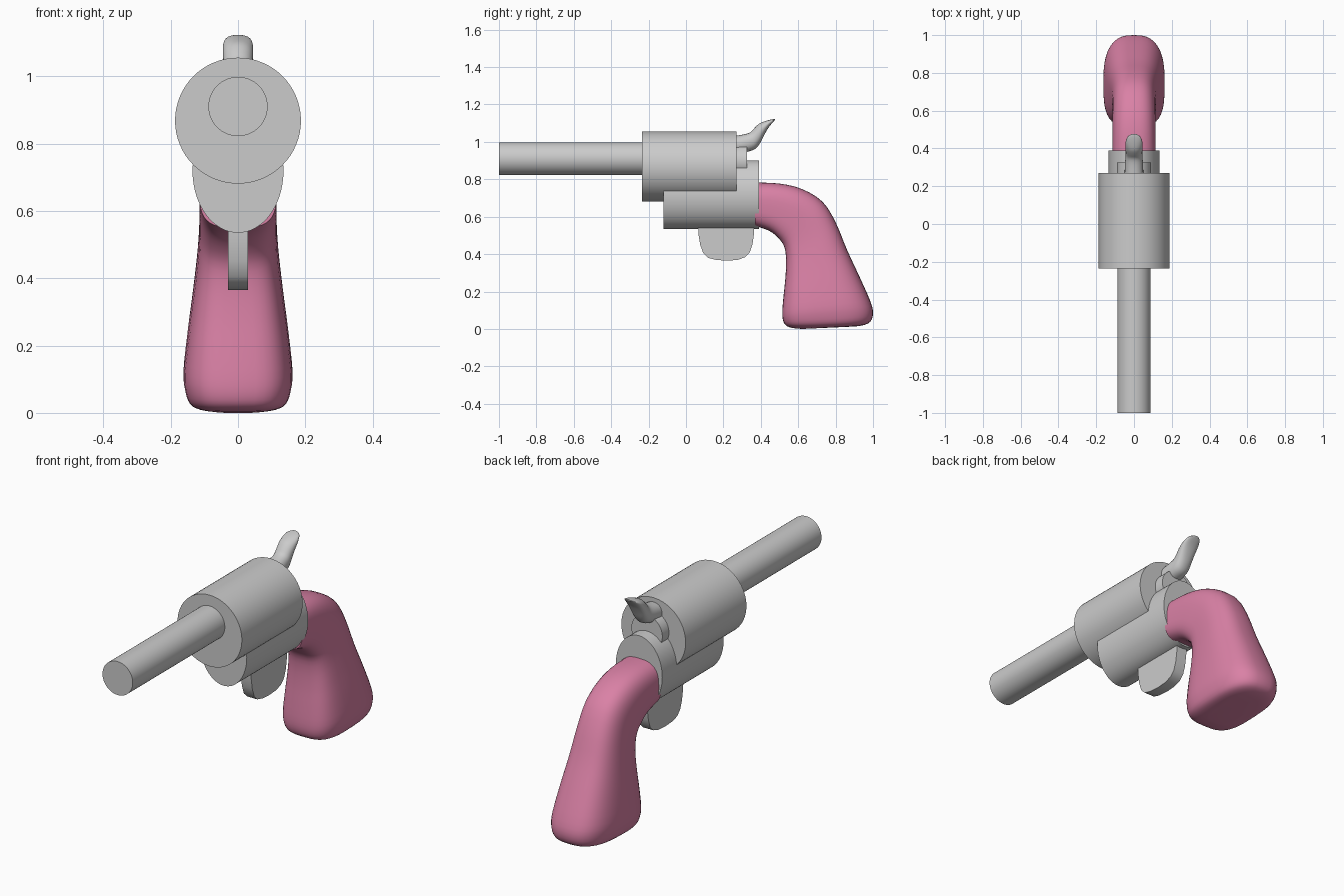
import bpy, bmesh
from math import pi, sin, cos, radians, copysign

if "Cube" in bpy.data.objects:
    bpy.data.objects.remove(bpy.data.objects["Cube"], do_unlink=True)


def material(name, rgb):
    mat = bpy.data.materials.new(name)
    mat.use_nodes = True
    mat.diffuse_color = (*rgb, 1)
    mat.node_tree.nodes["Principled BSDF"].inputs["Base Color"].default_value = (*rgb, 1)
    return mat


METAL = material("light_grey_metal", (0.60, 0.60, 0.60))
PINK = material("pink_grip", (0.70, 0.22, 0.38))


def finish(name, bm, mat, angle=40):
    """Turn a bmesh into a named, smooth-shaded object."""
    bmesh.ops.recalc_face_normals(bm, faces=bm.faces[:])
    mesh = bpy.data.meshes.new(name)
    bm.to_mesh(mesh)
    bm.free()
    mesh.materials.append(mat)
    obj = bpy.data.objects.new(name, mesh)
    bpy.context.collection.objects.link(obj)
    bpy.ops.object.select_all(action='DESELECT')
    obj.select_set(True)
    bpy.context.view_layer.objects.active = obj
    bpy.ops.object.shade_smooth_by_angle(angle=radians(angle))
    return obj


def prism(name, outline, axis, length, mat):
    """Extrude a closed outline along one axis (0 = x, 1 = y)."""
    bm = bmesh.new()
    face = bm.faces.new([bm.verts.new(p) for p in outline])
    new = bmesh.ops.extrude_face_region(bm, geom=[face])["geom"]
    offset = [0, 0, 0]
    offset[axis] = length
    bmesh.ops.translate(bm, vec=offset,
                        verts=[v for v in new if isinstance(v, bmesh.types.BMVert)])
    return finish(name, bm, mat)


def tube(name, y0, y1, z, rx, rz, sides=64):
    ring = [2 * pi * i / sides for i in range(sides)]
    return prism(name, [(rx * cos(a), y0, z + rz * sin(a)) for a in ring],
                 1, y1 - y0, METAL)


def spline(a, b, c, d, t):
    return [0.5 * (2 * q + (r - p) * t + (2 * p - 5 * q + 4 * r - s) * t * t
                   + (3 * q - p - 3 * r + s) * t ** 3)
            for p, q, r, s in zip(a, b, c, d)]


def loft(name, sections, front_power, back_power, mat, sides=40, steps=3):
    """Skin rounded sections, each (front y, front z, back y, back z, half width)."""
    last = len(sections) - 1
    smooth = []
    for i in range(last):
        ends = [sections[max(0, min(last, i + k))] for k in (-1, 0, 1, 2)]
        smooth += [spline(*ends, s / steps) for s in range(steps)]
    smooth.append(sections[-1])
    bm = bmesh.new()
    rings = []
    for fy, fz, by, bz, width in smooth:
        ring = []
        for i in range(sides):
            a = 2 * pi * i / sides
            power = 2 / (back_power if cos(a) > 0 else front_power)
            t = copysign(abs(cos(a)) ** power, cos(a)) / 2 + 0.5
            x = width * copysign(abs(sin(a)) ** power, sin(a))
            ring.append(bm.verts.new((x, fy + (by - fy) * t, fz + (bz - fz) * t)))
        rings.append(ring)
    for lower, upper in zip(rings, rings[1:]):
        for i in range(sides):
            j = (i + 1) % sides
            bm.faces.new((lower[i], lower[j], upper[j], upper[i]))
    bm.faces.new(rings[0])
    bm.faces.new(rings[-1])
    return finish(name, bm, mat, 60)


# Round metal parts
tube("barrel", -1.0, -0.2, 0.91, 0.088, 0.088)
tube("chamber_drum", -0.235, 0.27, 0.868, 0.187, 0.187)
tube("frame", -0.12, 0.39, 0.718, 0.135, 0.183)
tube("rear_pin", 0.2, 0.325, 0.895, 0.09, 0.09)

# Rounded trigger plate
trigger_profile = [(0.065, 0.56), (0.066, 0.51), (0.076, 0.45), (0.092, 0.405),
                   (0.118, 0.38), (0.16, 0.369), (0.22, 0.365), (0.275, 0.369),
                   (0.315, 0.383), (0.34, 0.408), (0.355, 0.45), (0.364, 0.51),
                   (0.365, 0.56)]
prism("trigger", [(-0.03, y, z) for y, z in trigger_profile], 0, 0.06, METAL)

# Curved hammer tapering to its tip
loft("hammer", [
    (0.25, 0.93, 0.25, 1.03, 0.05),
    (0.32, 0.945, 0.31, 1.04, 0.048),
    (0.37, 0.962, 0.345, 1.052, 0.045),
    (0.397, 0.995, 0.365, 1.073, 0.044),
    (0.415, 1.03, 0.392, 1.098, 0.045),
    (0.44, 1.075, 0.43, 1.113, 0.044),
    (0.465, 1.105, 0.461, 1.121, 0.033),
    (0.477, 1.119, 0.476, 1.123, 0.012),
], 2.2, 2.2, METAL, sides=24)

# Bent grip flaring into a rounded heel
loft("grip", [
    (0.37, 0.55, 0.37, 0.783, 0.115),
    (0.44, 0.527, 0.50, 0.777, 0.115),
    (0.49, 0.49, 0.62, 0.748, 0.115),
    (0.525, 0.44, 0.73, 0.68, 0.115),
    (0.535, 0.37, 0.80, 0.57, 0.12),
    (0.532, 0.28, 0.86, 0.425, 0.134),
    (0.523, 0.19, 0.925, 0.285, 0.15),
    (0.515, 0.10, 0.985, 0.15, 0.162),
    (0.518, 0.05, 1.0, 0.085, 0.157),
    (0.533, 0.02, 0.985, 0.038, 0.143),
    (0.565, 0.006, 0.94, 0.018, 0.115),
    (0.62, 0.0, 0.88, 0.012, 0.07),
], 3.3, 2.7, PINK)
